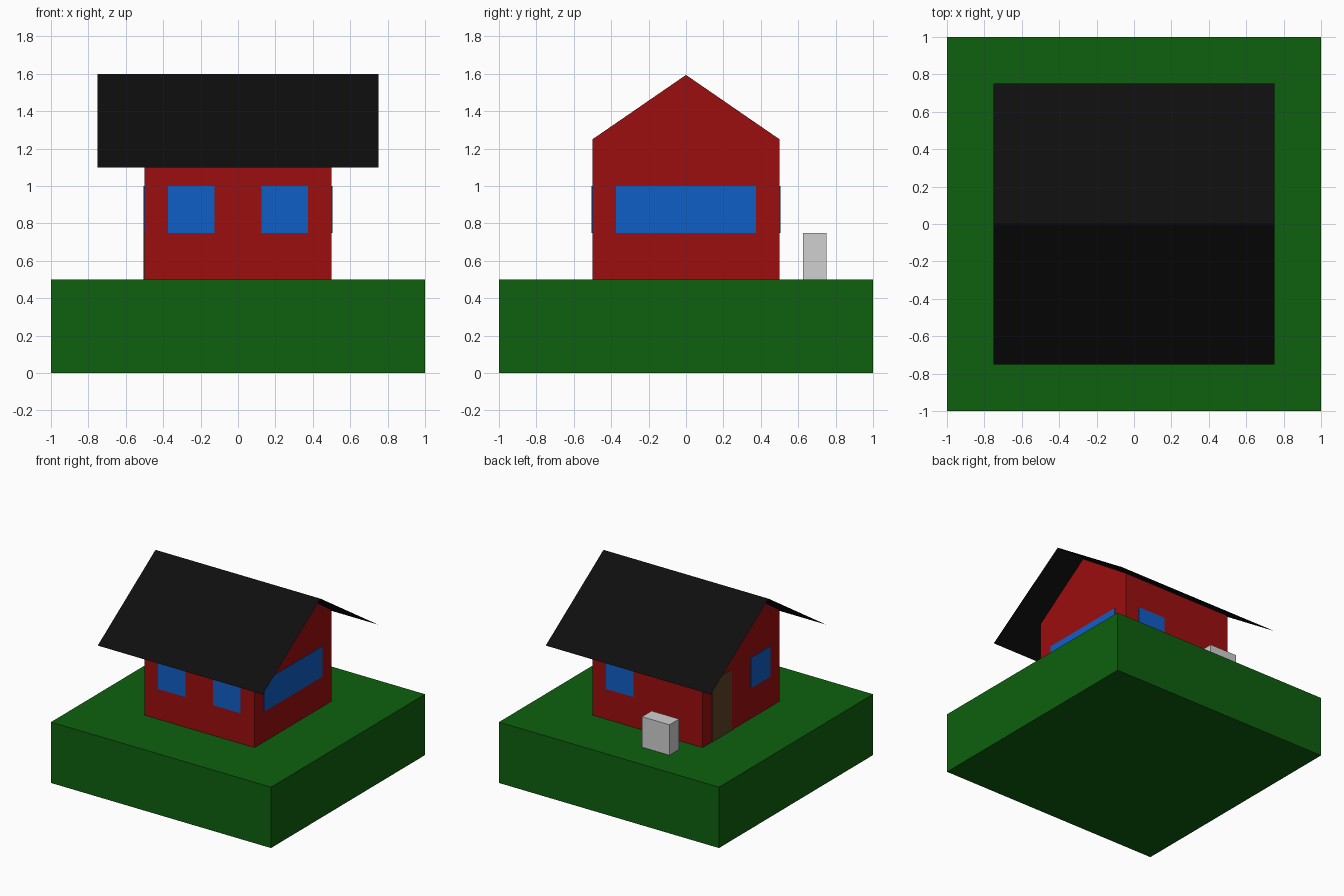
import bpy

if "Cube" in bpy.data.objects:
    bpy.data.objects.remove(bpy.data.objects["Cube"])


def material(name, rgb):
    """Flat colour given as sRGB 0-255, stored as linear."""
    def lin(c):
        c /= 255
        return c / 12.92 if c <= 0.04045 else ((c + 0.055) / 1.055) ** 2.4
    m = bpy.data.materials.new(name)
    m.diffuse_color = (*[lin(c) for c in rgb], 1)
    m.use_nodes = True
    m.node_tree.nodes["Principled BSDF"].inputs["Base Color"].default_value = m.diffuse_color
    return m


grass = material("grass green", (14, 96, 14))
red = material("wall red", (156, 14, 14))
black = material("roof black", (14, 14, 14))
blue = material("window blue", (16, 94, 198))
brown = material("door brown", (90, 66, 38))
grey = material("light grey", (208, 208, 208))


def add_mesh(name, verts, faces, mat):
    me = bpy.data.meshes.new(name)
    me.from_pydata(verts, [], faces)
    me.materials.append(mat)
    ob = bpy.data.objects.new(name, me)
    bpy.context.collection.objects.link(ob)
    return ob


def extrude_x(name, profile, x0, x1, mat):
    """Solid from a counter-clockwise (y, z) profile run along x."""
    n = len(profile)
    verts = [(x, y, z) for x in (x0, x1) for y, z in profile]
    faces = [tuple(range(n - 1, -1, -1)), tuple(range(n, 2 * n))]
    faces += [(i, (i + 1) % n, (i + 1) % n + n, i + n) for i in range(n)]
    return add_mesh(name, verts, faces, mat)


def box(name, x, y, z, mat):
    profile = [(y[0], z[0]), (y[1], z[0]), (y[1], z[1]), (y[0], z[1])]
    return extrude_x(name, profile, x[0], x[1], mat)


# Ground block
box("lawn", (-1, 1), (-1, 1), (0, 0.5), grass)

# House body with gable ends
extrude_x("house_walls",
          [(-0.5, 0.5), (0.5, 0.5), (0.5, 1.25), (0, 1.594), (-0.5, 1.25)],
          -0.5, 0.5, red)

# Thin overhanging roof sheet
roof_line = [(-0.75, 1.1), (0, 1.6), (0.75, 1.1)]
add_mesh("roof", [(x, y, z) for y, z in roof_line for x in (-0.75, 0.75)],
         [(0, 1, 3, 2), (2, 3, 5, 4)], black)

# Windows and door: thin plates on the walls
T = 0.004
out_neg, out_pos = (-0.5 - T, -0.5), (0.5, 0.5 + T)
left_span, right_span, sill = (-0.375, -0.125), (0.125, 0.375), (0.75, 1.0)
box("front_window_left", left_span, out_neg, sill, blue)
box("front_window_right", right_span, out_neg, sill, blue)
box("back_window", right_span, out_pos, sill, blue)
box("side_window_wide", out_pos, (-0.375, 0.375), sill, blue)
box("side_window_small", out_neg, left_span, sill, blue)
box("door", out_neg, right_span, (0.5, 1.0), brown)

# Utility box behind the house
box("utility_box", left_span, (0.625, 0.75), (0.5, 0.75), grey)
